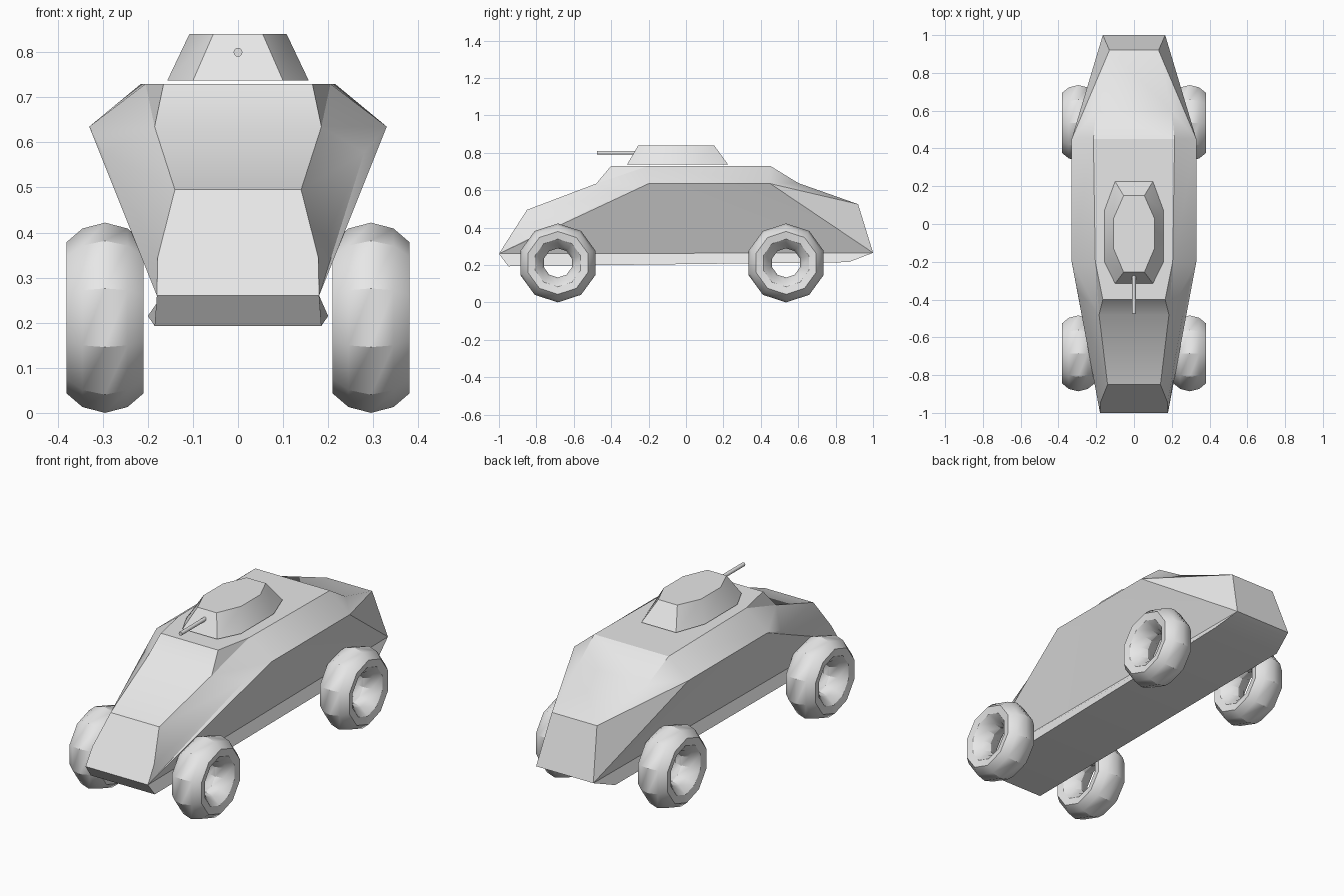
import bpy, bmesh, math

if "Cube" in bpy.data.objects:
    bpy.data.objects.remove(bpy.data.objects["Cube"])

grey = bpy.data.materials.new("pale_grey")
grey.diffuse_color = (0.8, 0.8, 0.8, 1)
grey.use_nodes = True
grey.node_tree.nodes["Principled BSDF"].inputs["Base Color"].default_value = grey.diffuse_color


def make(name, verts, faces, angle):
    me = bpy.data.meshes.new(name)
    me.from_pydata(verts, [], faces)
    bm = bmesh.new()
    bm.from_mesh(me)
    bmesh.ops.recalc_face_normals(bm, faces=bm.faces)
    bm.to_mesh(me)
    bm.free()
    ob = bpy.data.objects.new(name, me)
    bpy.context.collection.objects.link(ob)
    me.materials.append(grey)
    bpy.ops.object.select_all(action='DESELECT')
    ob.select_set(True)
    bpy.context.view_layer.objects.active = ob
    bpy.ops.object.shade_smooth_by_angle(angle=math.radians(angle))
    return ob


# hull: corner points of one half, letters name the corners
half = {
    'A': (0.185, -0.95, 0.193), 'B': (0.18, -1.0, 0.26),     # nose
    'N': (0.178, -0.946, 0.345), 'C': (0.14, -0.85, 0.495),  # lower glacis
    'D': (0.185, -0.48, 0.635), 'E': (0.165, -0.40, 0.73),   # upper glacis
    'Q': (0.205, -0.2, 0.73), 'R': (0.215, 0.45, 0.73),      # roof
    'P': (0.30, -0.35, 0.578),                               # front flank
    'S': (0.33, -0.2, 0.635), 'W': (0.33, 0.45, 0.635),      # shoulder
    'M': (0.2, 0.6, 0.638), 'T': (0.13, 0.92, 0.525),        # rear deck
    'U': (0.165, 1.0, 0.265), 'V': (0.2, 0.87, 0.215),       # tail
}
keys = list(half)
n = len(keys)
verts = [half[k] for k in keys] + [(-x, y, z) for x, y, z in half.values()]
verts[keys.index('P')] = (0.28, -0.35, 0.578)  # right flank is slightly dented
faces = []
for f in "NCP CDP DSP DEQ DQS QRWS RMW WMT WTU BNP BPS BSU SWU BUVA".split():
    ids = [keys.index(c) for c in f]
    faces += [ids, [i + n for i in reversed(ids)]]
# panels that span the full width
for a, b in ("AB", "CD", "DE", "RM", "MT", "TU", "UV", "VA"):
    a, b = keys.index(a), keys.index(b)
    faces.append([a, b, b + n, a + n])
for strip in ("BNC", "EQR"):
    ids = [keys.index(c) for c in strip]
    faces.append(ids + [i + n for i in reversed(ids)])
make("hull", verts, faces, 30)


# turret: stretched octagon tapering upward
def octagon(xw, xn, ys, z):
    right = list(zip((xn, xw, xw, xn), ys))
    return [(x, y, z) for x, y in right] + [(-x, y, z) for x, y in reversed(right)]


tv = octagon(0.157, 0.10, (-0.315, -0.2, 0.07, 0.225), 0.737) \
    + octagon(0.108, 0.055, (-0.255, -0.13, 0.03, 0.15), 0.84)
tf = [list(range(8)), list(range(8, 16))]
tf += [[i, (i + 1) % 8, (i + 1) % 8 + 8, i + 8] for i in range(8)]
make("turret", tv, tf, 30)

# gun barrel
bv = [(0.01 * math.cos(a * math.pi / 6), y, 0.8 + 0.01 * math.sin(a * math.pi / 6))
      for y in (-0.475, -0.25) for a in range(12)]
bf = [list(range(12)), list(range(12, 24))]
bf += [[i, (i + 1) % 12, (i + 1) % 12 + 12, i + 12] for i in range(12)]
make("gun_barrel", bv, bf, 35)

# wheels: ten-sided rings with an open hub, spun from a closed profile
outer = [(0.05, 0.198), (0.085, 0.168), (0.078, 0.128), (0.04, 0.09)]
profile = [(0, 0.211)] + outer + [(0, 0.078)] + [(-x, r) for x, r in reversed(outer)]


def wheel(name, cx, cy):
    k = len(profile)
    wv, wf = [], []
    for s in range(10):
        a = s * math.tau / 10
        wv += [(cx + x, cy + r * math.sin(a), 0.211 + r * math.cos(a)) for x, r in profile]
        t = (s + 1) % 10
        for i in range(k):
            j = (i + 1) % k
            wf.append([s * k + i, s * k + j, t * k + j, t * k + i])
    make(name, wv, wf, 30)


for side, cx in (("right", 0.295), ("left", -0.295)):
    for end, cy in (("front", -0.685), ("rear", 0.535)):
        wheel(f"{end}_{side}_wheel", cx, cy)
